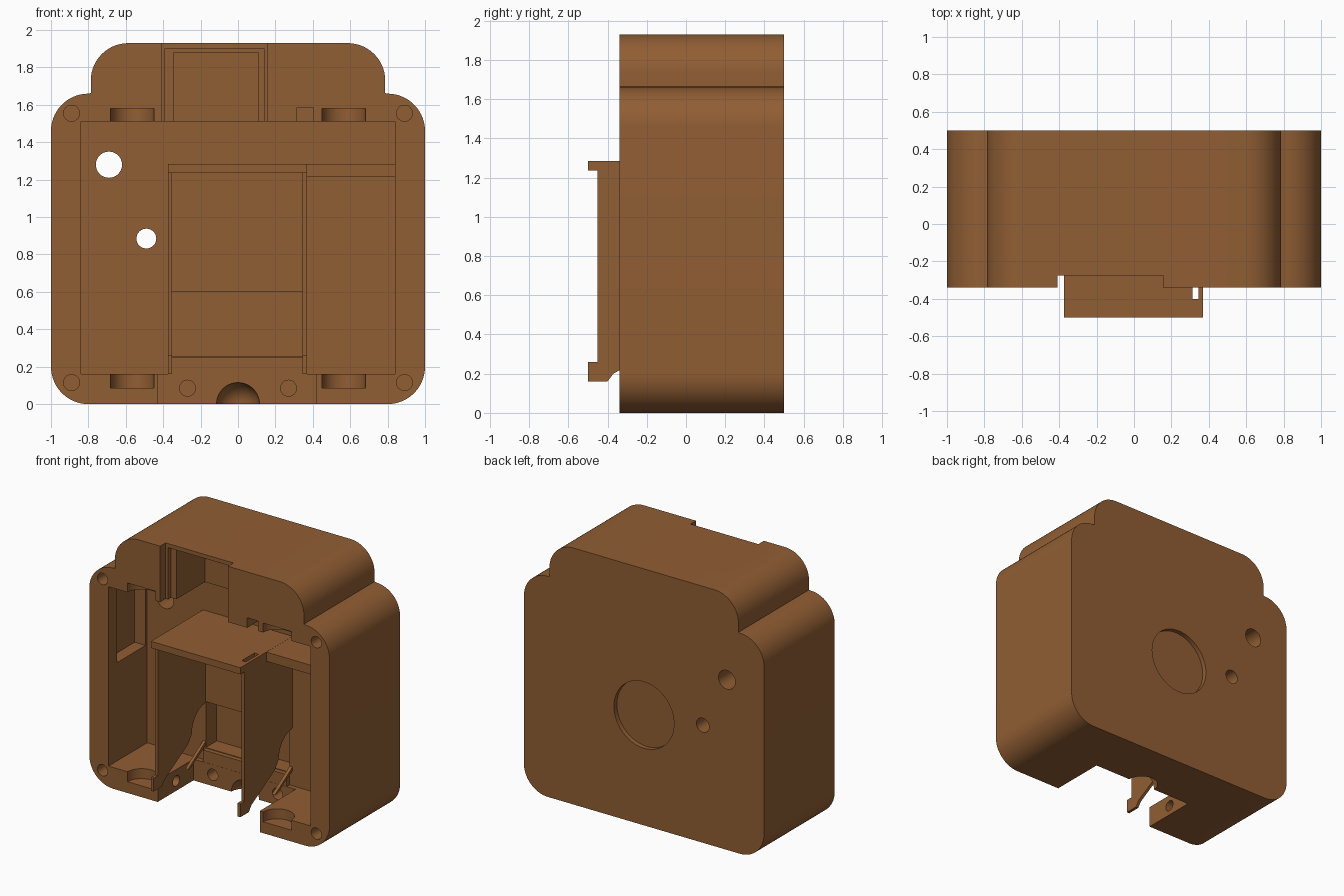
import bpy, bmesh, math
from mathutils import Vector

if "Cube" in bpy.data.objects:
    bpy.data.objects.remove(bpy.data.objects["Cube"])

mat = bpy.data.materials.new("brown plastic")
mat.diffuse_color = (0.283, 0.112, 0.034, 1)
mat.use_nodes = True
mat.node_tree.nodes["Principled BSDF"].inputs["Base Color"].default_value = mat.diffuse_color


def finish(name, bm):
    bmesh.ops.recalc_face_normals(bm, faces=bm.faces)
    me = bpy.data.meshes.new(name)
    bm.to_mesh(me)
    bm.free()
    ob = bpy.data.objects.new(name, me)
    bpy.context.scene.collection.objects.link(ob)
    me.materials.append(mat)
    return ob


def prism(name, pts, vec):
    """Closed polygon extruded along vec."""
    bm = bmesh.new()
    face = bm.faces.new([bm.verts.new(p) for p in pts])
    out = bmesh.ops.extrude_face_region(bm, geom=[face])
    bmesh.ops.translate(bm, vec=vec, verts=[v for v in out["geom"] if isinstance(v, bmesh.types.BMVert)])
    return finish(name, bm)


def box(name, x0, x1, y0, y1, z0, z1):
    return prism(name, [(x0, y0, z0), (x1, y0, z0), (x1, y1, z0), (x0, y1, z0)], (0, 0, z1 - z0))


def rod(name, start, axis, length, r, n=40):
    """Cylinder from start along axis 'x', 'y' or 'z'."""
    k = "xyz".index(axis)
    pts = []
    for i in range(n):
        a = 2 * math.pi * i / n
        p = Vector(start)
        p[(k + 1) % 3] += r * math.cos(a)
        p[(k + 2) % 3] += r * math.sin(a)
        pts.append(p)
    vec = Vector((0, 0, 0))
    vec[k] = length
    return prism(name, pts, vec)


def arc(cx, cz, r, a0, a1, n=14):
    return [(cx + r * math.cos(math.radians(a0 + (a1 - a0) * i / n)),
             cz + r * math.sin(math.radians(a0 + (a1 - a0) * i / n))) for i in range(n + 1)]


def cut(ob, cutters):
    bpy.context.view_layer.objects.active = ob
    for c in cutters:
        m = ob.modifiers.new("cut", "BOOLEAN")
        m.operation, m.solver, m.object = "DIFFERENCE", "EXACT", c
        bpy.ops.object.modifier_apply(modifier=m.name)
        bpy.data.objects.remove(c)


def smooth(ob):
    bpy.ops.object.select_all(action="DESELECT")
    ob.select_set(True)
    bpy.context.view_layer.objects.active = ob
    bpy.ops.object.shade_smooth_by_angle(angle=math.radians(25))


# Housing: right half of the outline, mirrored
F, BACK = -0.34, 0.12
half = arc(0.8, 0.2, 0.2, -90, 0) + arc(0.8, 1.46, 0.2, 0, 90) + [(0.787, 1.663)] \
    + arc(0.587, 1.73, 0.2, 0, 90)
outline = half + [(-x, z) for x, z in reversed(half)]
housing = prism("housing", [(x, F, z) for x, z in outline], (0, 0.84, 0))

cuts = [
    # main cavity, bottom opening, pocket behind the lower ledge
    box("c", -0.84, 0.84, -0.5, BACK, 0.16, 1.51),
    box("c", -0.43, 0.42, -0.5, 0.085, -0.1, 0.2),
    box("c", -0.352, 0.345, 0, 0.25, 0.255, 0.6),
    # undercut in the left side
    box("c", -0.93, -0.8, -0.24, 0.1, 0.9, 1.5),
    # stepped window in the top front
    box("c", -0.41, 0.155, -0.5, -0.275, 1.4, 2.1),
    box("c", -0.39, 0.14, -0.4, -0.24, 1.45, 1.9),
    box("c", -0.345, 0.11, -0.4, 0.1, 1.42, 1.88),
    # small notch in the top rim
    box("c", 0.315, 0.405, -0.5, -0.22, 1.4, 1.585),
    # through holes and the round back recess
    rod("c", (-0.69, -0.2, 1.28), "y", 1, 0.07),
    rod("c", (-0.49, -0.2, 0.885), "y", 1, 0.053),
    rod("c", (0, 0.465, 0.83), "y", 0.2, 0.25, 64),
]
for s in (-1, 1):
    for z in (0.115, 1.555):   # corner screw holes
        cuts.append(rod("c", (s * 0.89, -0.5, z), "y", 0.4, 0.043, 24))
    for z in (0.085, 1.4):     # upright round pockets in the rims
        cuts.append(rod("c", (s * 0.565, F, z), "z", 0.18, 0.117))
    # holes in the walls of the bottom opening
    cuts.append(rod("c", (s * 0.27, 0.0, 0.085), "y", 0.3, 0.043, 24))
    cuts.append(rod("c", (s * 0.48 - 0.1, -0.12, 0.075), "x", 0.2, 0.04, 24))
bm = bmesh.new()
bmesh.ops.create_uvsphere(bm, u_segments=40, v_segments=20, radius=0.115)
bmesh.ops.translate(bm, vec=(0, 0.085, 0), verts=bm.verts)
cuts.append(finish("c", bm))
cut(housing, cuts)
smooth(housing)

# Raised lower ledge between the walls
box("lower_ledge", -0.352, 0.345, 0.086, 0.2, 0.155, 0.25)

# Two upright inner walls with a rounded bay, and sloped struts
wall = [(-0.45, 1.24), (-0.45, 0.26), (-0.5, 0.26), (-0.5, 0.16), (-0.4, 0.16),
        (-0.37, 0.2), (-0.09, 0.36)] + arc(0.13, 0.42, 0.175, 180, 90) + [(0.13, 1.24)]
strut = [(-0.09, 0.17), (-0.06, 0.17), (0.15, 0.29), (0.15, 0.32)]
for side, x, w in (("left", -0.375, 0.022), ("right", 0.346, 0.024)):
    smooth(prism(side + "_inner_wall", [(x, y, z) for y, z in wall], (w, 0, 0)))
    prism(side + "_strut", [(x, y, z) for y, z in strut], (w, 0, 0))

# Shelf over the walls, with a slot, and the rib on the right
shelf = box("shelf", -0.375, 0.37, -0.5, 0.13, 1.235, 1.285)
cut(shelf, [box("c", 0.312, 0.346, -0.4, -0.25, 1.1, 1.4)])
box("right_rib", 0.36, 0.85, -0.19, 0.13, 1.215, 1.284)
